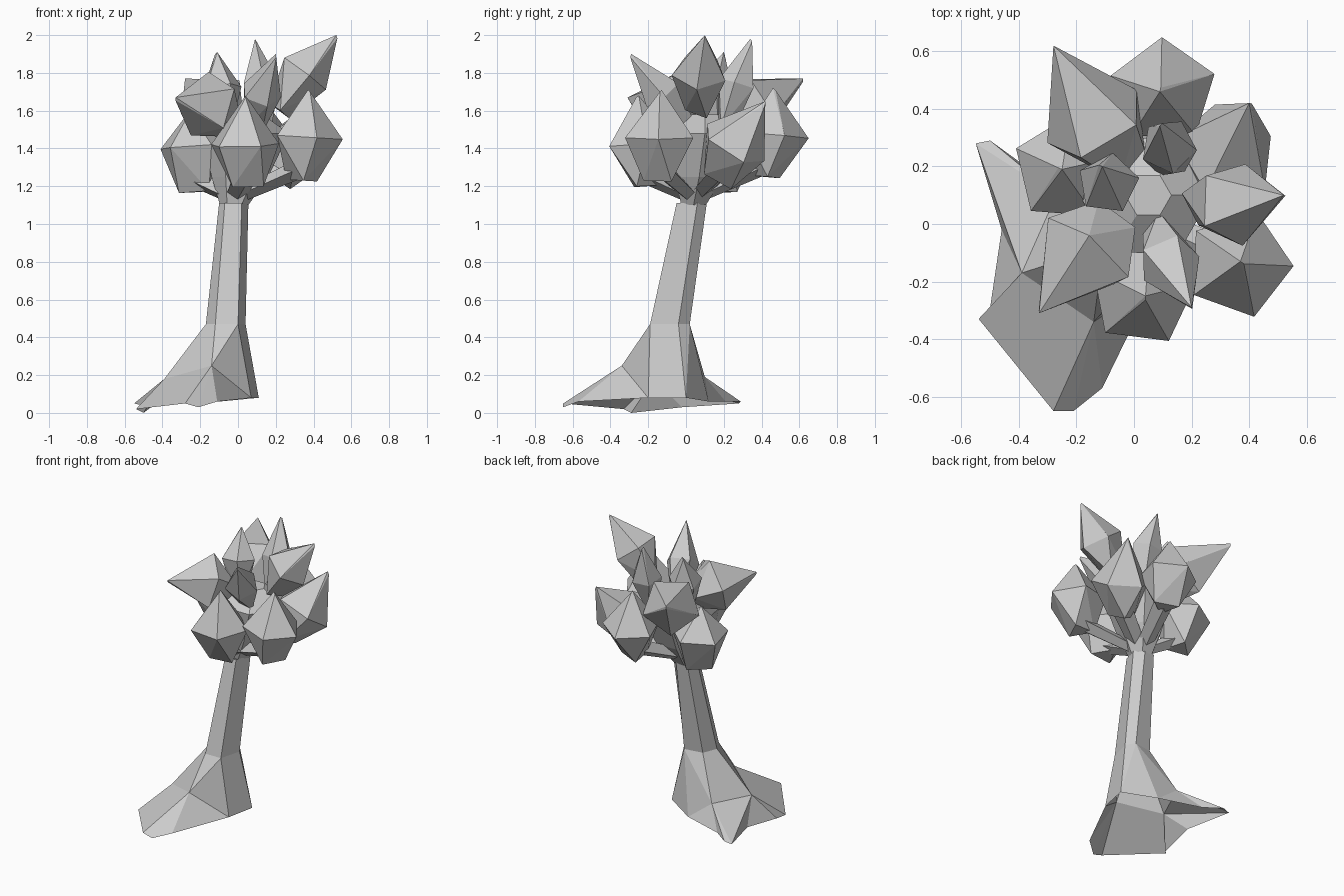
import bpy, bmesh, math
from mathutils import Vector

if "Cube" in bpy.data.objects:
    bpy.data.objects.remove(bpy.data.objects["Cube"])

def finish(bm, name):
    bmesh.ops.recalc_face_normals(bm, faces=bm.faces)
    me = bpy.data.meshes.new(name)
    bm.to_mesh(me)
    bm.free()
    ob = bpy.data.objects.new(name, me)
    bpy.context.collection.objects.link(ob)
    return ob

def hull(name, pts):
    bm = bmesh.new()
    for p in pts:
        bm.verts.new(p)
    bmesh.ops.convex_hull(bm, input=bm.verts)
    return finish(bm, name)

# Trunk: six-sided column growing out of a flared, lopsided root foot (open below)
ground = [(.07, -.20, .08), (-.11, -.57, .06), (-.21, -.65, .03), (-.28, -.65, .05),
          (-.54, -.33, .02), (-.50, -.29, 0), (-.46, -.02, .03), (-.55, .28, .05),
          (-.50, .29, .06), (-.39, .21, .06), (-.10, .12, .06), (.11, 0, .08)]
low = [(-.17, -.10), (-.12, -.19), (0, -.19), (.04, -.04), (0, .02), (-.13, 0)]
top = [(-.10, .02), (-.07, -.04), (.02, -.05), (.055, .06), (0, .11), (-.08, .10)]
ridges = [(-.14, -.34, .25), (-.39, -.17, .18), (-.27, .10, .19)]

bm = bmesh.new()
G = [bm.verts.new(p) for p in ground]
T = [bm.verts.new((x, y, .47)) for x, y in low]
U = [bm.verts.new((x, y, 1.11)) for x, y in top]
M, C, R = [bm.verts.new(p) for p in ridges]
for i in range(6):
    j = (i + 1) % 6
    bm.faces.new((T[i], T[j], U[j], U[i]))
for f in [(T[2], T[3], G[11], G[0]), (T[3], T[4], G[11]), (T[4], G[11], G[10]),
          (T[4], T[5], R), (T[4], R, G[10]), (R, G[10], G[9]), (R, G[9], G[8]),
          (R, G[8], G[7]), (R, G[7], C), (R, C, T[5]), (C, T[0], T[5]),
          (C, G[7], G[6]), (C, G[6], G[5]), (C, G[5], G[4]), (C, G[4], G[3], M),
          (C, M, T[1], T[0]), (M, T[1], T[2]), (M, T[2], G[0]), (M, G[0], G[1]),
          (M, G[1], G[2]), (M, G[2], G[3])]:
    bm.faces.new(f)
finish(bm, "trunk_and_roots")

# Crown core: flare from the trunk top that carries the leaf clusters
bm = bmesh.new()
rings = []
for z, r, cx, cy in [(1.10, .075, -.02, .04), (1.25, .15, .01, .07),
                     (1.48, .23, .04, .10), (1.58, .08, .05, .10)]:
    rings.append([bm.verts.new((cx + r * math.cos(a * math.pi / 3),
                                cy + r * math.sin(a * math.pi / 3), z)) for a in range(6)])
for a, b in zip(rings, rings[1:]):
    for i in range(6):
        j = (i + 1) % 6
        bm.faces.new((a[i], a[j], b[j], b[i]))
bm.faces.new(rings[-1])
finish(bm, "crown_core")

# Leaf clusters: faceted buds with a pointed tip, five-sided belly and small foot
def bud(name, tip, mid, foot, r, turn=0, branch=False):
    tip, mid, foot = Vector(tip), Vector(mid), Vector(foot)
    axis = (tip - foot).normalized()
    out = Vector((mid.x - .03, mid.y - .08, 0))
    u = (out - axis * out.dot(axis)).normalized()
    v = axis.cross(u)
    pts = [tip, tip + u * .015 - axis * .01]
    for c, n, rad, ph in [(mid, 5, r, turn), (foot, 3, r * .5, turn + math.pi / 5)]:
        for i in range(n):
            a = ph + i * 2 * math.pi / n
            pts.append(c + rad * (u * math.cos(a) + v * math.sin(a)))
    hull(name, pts)
    # short branch joining the bud to the trunk top
    if branch:
        root, end = Vector((-.02, .04, 1.13)), foot.lerp(mid, .25)
        side = Vector((-out.y, out.x, 0)).normalized()
        up = Vector((0, 0, 1))
        hull(name + "_branch", [c + d * w for c, w in ((root, .05), (end, .07))
                                for d in (side, -side, up, -up * .6)])

lower = [((.04, -.25, 1.68), (.03, -.24, 1.42), (.05, -.22, 1.20), .19, .5),
         ((.37, -.13, 1.71), (.365, -.14, 1.46), (.34, -.13, 1.23), .19, .55),
         ((.40, .42, 1.65), (.32, .25, 1.42), (.24, .17, 1.24), .19, 0),
         ((.09, .46, 1.72), (.10, .46, 1.47), (.10, .42, 1.25), .19, .2),
         ((-.25, .19, 1.60), (-.235, .19, 1.41), (-.22, .18, 1.17), .19, 0)]
upper = [((-.33, -.31, 1.67), (-.16, -.10, 1.63), (-.06, .02, 1.55), .185),
         ((-.28, .62, 1.77), (-.13, .35, 1.63), (-.04, .20, 1.50), .19),
         ((.52, .10, 2.00), (.345, .07, 1.80), (.22, .07, 1.60), .15),
         ((.20, -.29, 1.90), (.12, -.13, 1.69), (.08, .0, 1.50), .11),
         ((.09, .34, 1.98), (.12, .27, 1.74), (.13, .20, 1.50), .10),
         ((-.11, .20, 1.91), (-.09, .14, 1.72), (-.07, .12, 1.50), .11)]
for i, b in enumerate(lower):
    bud(f"lower_leaf_cluster_{i + 1}", *b, branch=True)
for i, b in enumerate(upper):
    bud(f"upper_leaf_cluster_{i + 1}", *b)
